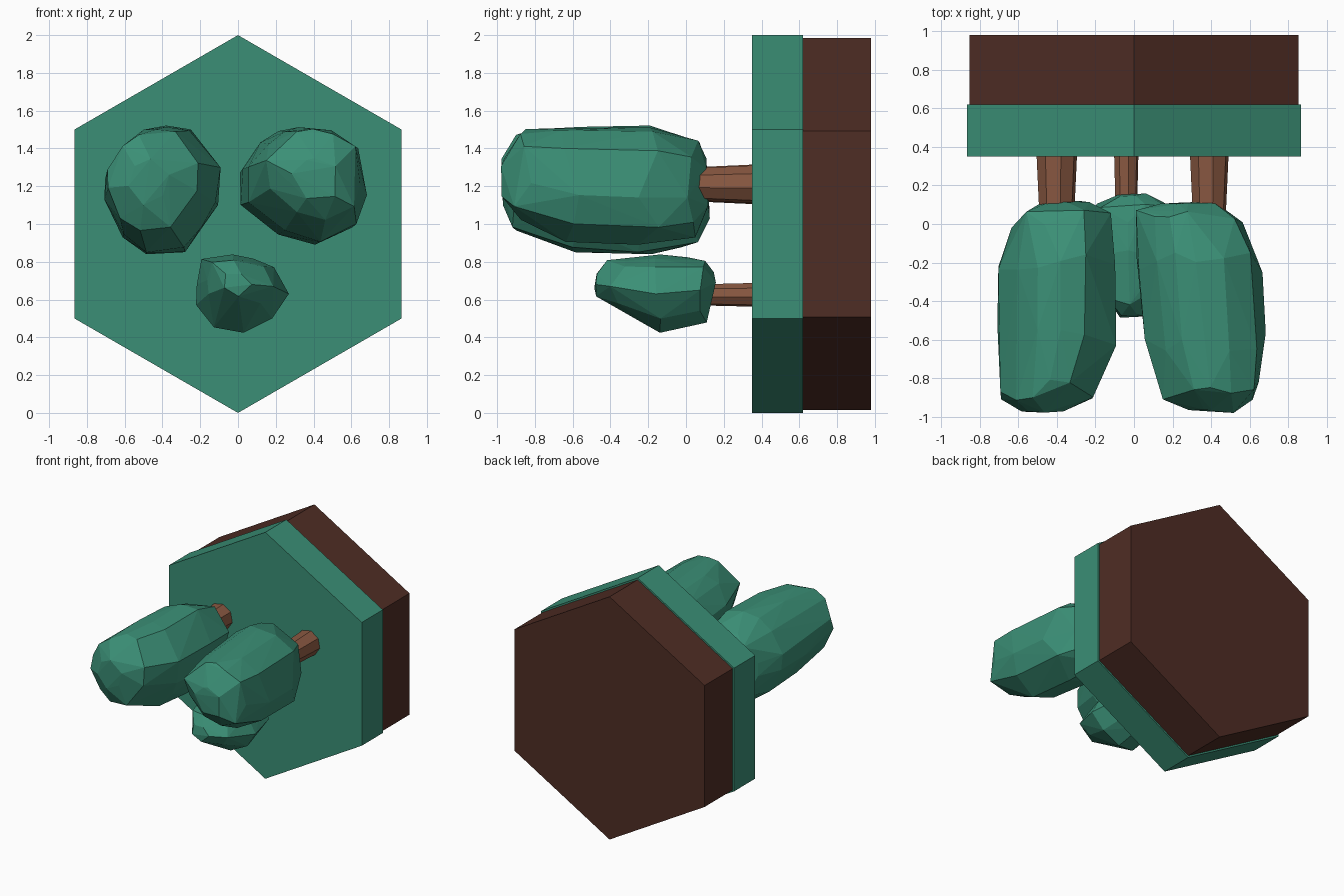
import bpy, bmesh, math, random
from mathutils import Matrix, Vector

if "Cube" in bpy.data.objects:
    bpy.data.objects.remove(bpy.data.objects["Cube"])

random.seed(4)


def material(name, rgb):
    m = bpy.data.materials.new(name)
    m.diffuse_color = (*rgb, 1)
    m.use_nodes = True
    m.node_tree.nodes["Principled BSDF"].inputs["Base Color"].default_value = m.diffuse_color
    return m


GREEN = material("leaf green", (0.043, 0.274, 0.180))
SOIL = material("dark soil", (0.078, 0.026, 0.018))
BARK = material("bark brown", (0.250, 0.098, 0.053))


def finish(bm, name, mat):
    bmesh.ops.recalc_face_normals(bm, faces=bm.faces[:])
    me = bpy.data.meshes.new(name)
    bm.to_mesh(me)
    bm.free()
    me.materials.append(mat)
    ob = bpy.data.objects.new(name, me)
    bpy.context.collection.objects.link(ob)
    return ob


def prism(name, mat, sides, x, z, y0, y1, r0, r1, turn=0.0):
    """Closed prism along y, radius r0 at y0 and r1 at y1."""
    bm = bmesh.new()
    rings = []
    for y, r in ((y0, r0), (y1, r1)):
        rings.append([bm.verts.new((x + r * math.sin(turn + 2 * math.pi * i / sides), y,
                                    z + r * math.cos(turn + 2 * math.pi * i / sides)))
                      for i in range(sides)])
    a, b = rings
    bm.faces.new(a)
    bm.faces.new(b[::-1])
    for i in range(sides):
        j = (i + 1) % sides
        bm.faces.new((a[i], a[j], b[j], b[i]))
    return finish(bm, name, mat)


def foliage(name, centre, outline, stations):
    """Faceted crown: hull of the front outline scaled and shifted along y."""
    cx, cz = centre
    bm = bmesh.new()
    for k, (y, s, dx, dz) in enumerate(stations):
        n = len(outline)
        for i in range(n):
            if s < 0.5 and i % 2:
                continue
            x, z = outline[i]
            f = s * random.uniform(0.94, 1.01)
            bm.verts.new((cx + dx + (x - cx) * f,
                          y + (random.uniform(-0.06, 0.06) if s > 0.5 else random.uniform(-0.01, 0.01)),
                          cz + dz + (z - cz) * f))
    res = bmesh.ops.convex_hull(bm, input=bm.verts[:])
    loose = [v for v in bm.verts if not v.link_faces]
    bmesh.ops.delete(bm, geom=loose, context='VERTS')
    return finish(bm, name, GREEN)


# Hexagonal tile: grass layer and soil layer
prism("grass_layer", GREEN, 6, 0, 1, 0.35, 0.62, 1.0, 1.0)
prism("soil_layer", SOIL, 6, 0, 1, 0.615, 0.98, 0.985, 0.985)

# Trunks
prism("left_trunk", BARK, 8, -0.40, 1.21, 0.36, 0.0, 0.107, 0.09, 0.2)
prism("right_trunk", BARK, 8, 0.39, 1.21, 0.36, 0.0, 0.102, 0.085, 0.2)
prism("small_trunk", BARK, 8, -0.04, 0.625, 0.36, 0.0, 0.064, 0.055, 0.2)

# Crowns
foliage("left_crown", (-0.40, 1.17),
        [(-0.38, 1.52), (-0.25, 1.50), (-0.09, 1.29), (-0.10, 1.10), (-0.19, 0.97), (-0.28, 0.85),
         (-0.49, 0.82), (-0.62, 0.92), (-0.71, 1.12), (-0.70, 1.24), (-0.61, 1.41), (-0.50, 1.49)],
        [(0.12, 0.40, 0.05, 0), (0.02, 0.84, 0.02, 0), (-0.20, 1, 0, 0),
         (-0.58, 0.99, 0, 0.01), (-0.86, 0.80, -0.05, 0.06), (-0.97, 0.36, -0.07, 0.05)])
foliage("right_crown", (0.35, 1.20),
        [(0.33, 1.52), (0.48, 1.50), (0.63, 1.40), (0.68, 1.14), (0.62, 0.98), (0.42, 0.88),
         (0.22, 0.94), (0.02, 1.10), (0.01, 1.30), (0.12, 1.44), (0.22, 1.50)],
        [(0.11, 0.48, -0.06, 0), (0.02, 0.82, -0.06, -0.01), (-0.20, 0.98, -0.01, 0),
         (-0.60, 0.95, 0.02, 0.01), (-0.86, 0.76, 0.06, 0.06), (-0.97, 0.38, 0.06, 0.03)])
foliage("small_crown", (0.02, 0.63),
        [(-0.20, 0.82), (-0.03, 0.84), (0.08, 0.82), (0.20, 0.78), (0.27, 0.63), (0.18, 0.50),
         (0.03, 0.42), (-0.13, 0.45), (-0.23, 0.57), (-0.23, 0.68)],
        [(0.15, 0.30, -0.03, 0.06), (0.06, 0.85, -0.01, 0.02), (-0.12, 1, 0, 0),
         (-0.36, 0.70, -0.01, 0.04), (-0.48, 0.30, -0.02, 0.05)])
